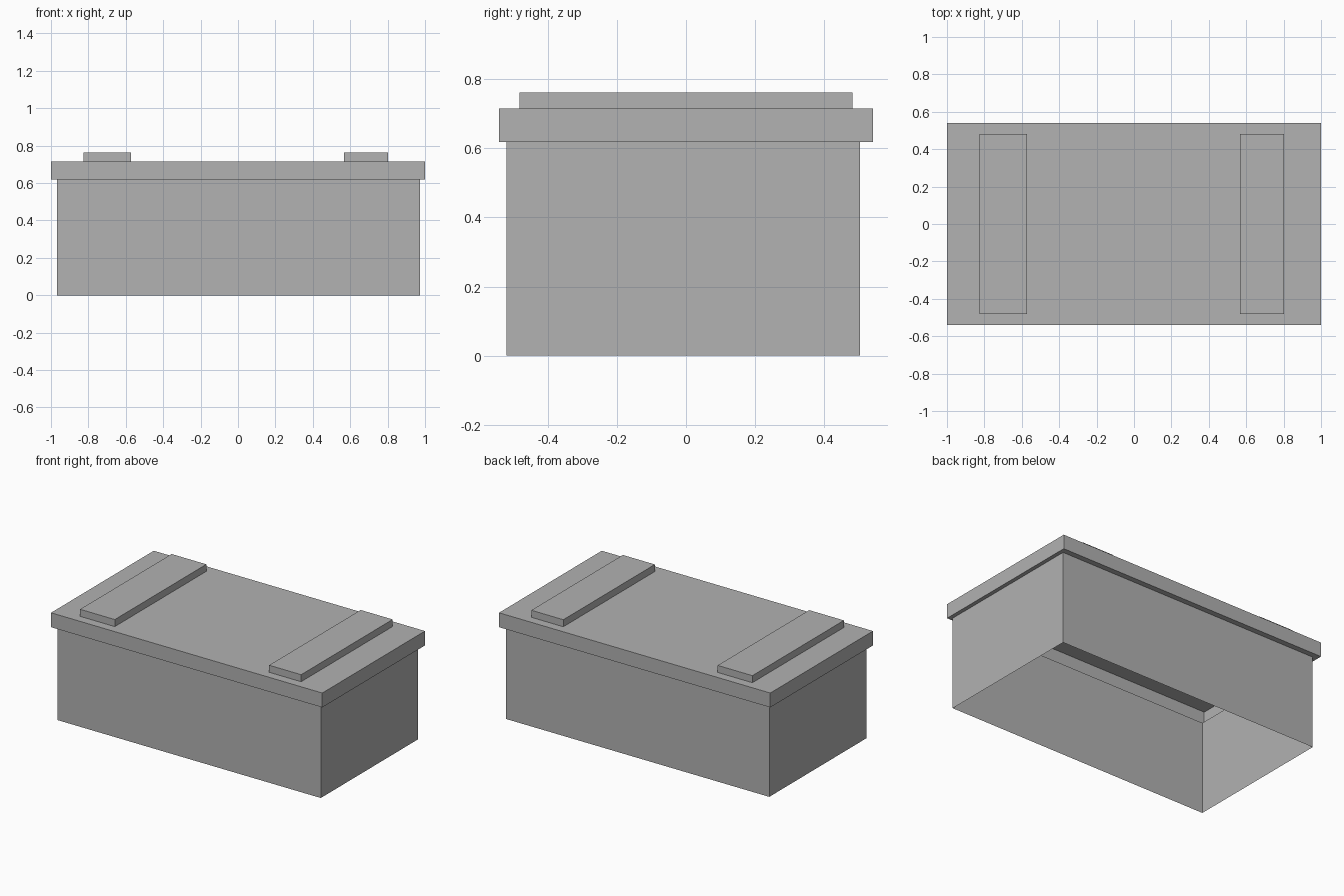
import bpy
import bmesh

default = bpy.data.objects.get("Cube")
if default:
    bpy.data.objects.remove(default, do_unlink=True)

grey = bpy.data.materials.new("mid_grey")
grey.use_nodes = True
colour = (0.445, 0.445, 0.445, 1)
grey.diffuse_color = colour
grey.node_tree.nodes["Principled BSDF"].inputs["Base Color"].default_value = colour


def shell(name, sections, capped):
    """Skin rectangular sections (rectangle, z) in order, optionally closing the last one."""
    bm = bmesh.new()
    loops = []
    for (x0, x1, y0, y1), z in sections:
        corners = ((x0, y0), (x1, y0), (x1, y1), (x0, y1))
        loops.append([bm.verts.new((x, y, z)) for x, y in corners])
    for low, high in zip(loops, loops[1:]):
        for i in range(4):
            j = (i + 1) % 4
            bm.faces.new((low[i], low[j], high[j], high[i]))
    if capped:
        bm.faces.new(loops[-1])
    mesh = bpy.data.meshes.new(name)
    bm.to_mesh(mesh)
    bm.free()
    mesh.materials.append(grey)
    obj = bpy.data.objects.new(name, mesh)
    bpy.context.collection.objects.link(obj)
    return obj


body_rect = (-0.967, 0.974, -0.519, 0.504)
lid_rect = (-1.0, 1.0, -0.541, 0.541)
rim_z, lid_z, strip_z = 0.619, 0.715, 0.762

# Thin-walled body, open underneath
shell("body", [(body_rect, 0), (body_rect, rim_z)], False)

# Hollow lid: overhanging rim, sides and top
shell("lid", [(body_rect, rim_z), (lid_rect, rim_z), (lid_rect, lid_z)], True)

# Raised strips across the lid
for name, x0, x1 in (("right_strip", -0.827, -0.571), ("left_strip", 0.567, 0.803)):
    rect = (x0, x1, -0.482, 0.482)
    shell(name, [(rect, lid_z), (rect, strip_z)], True)
